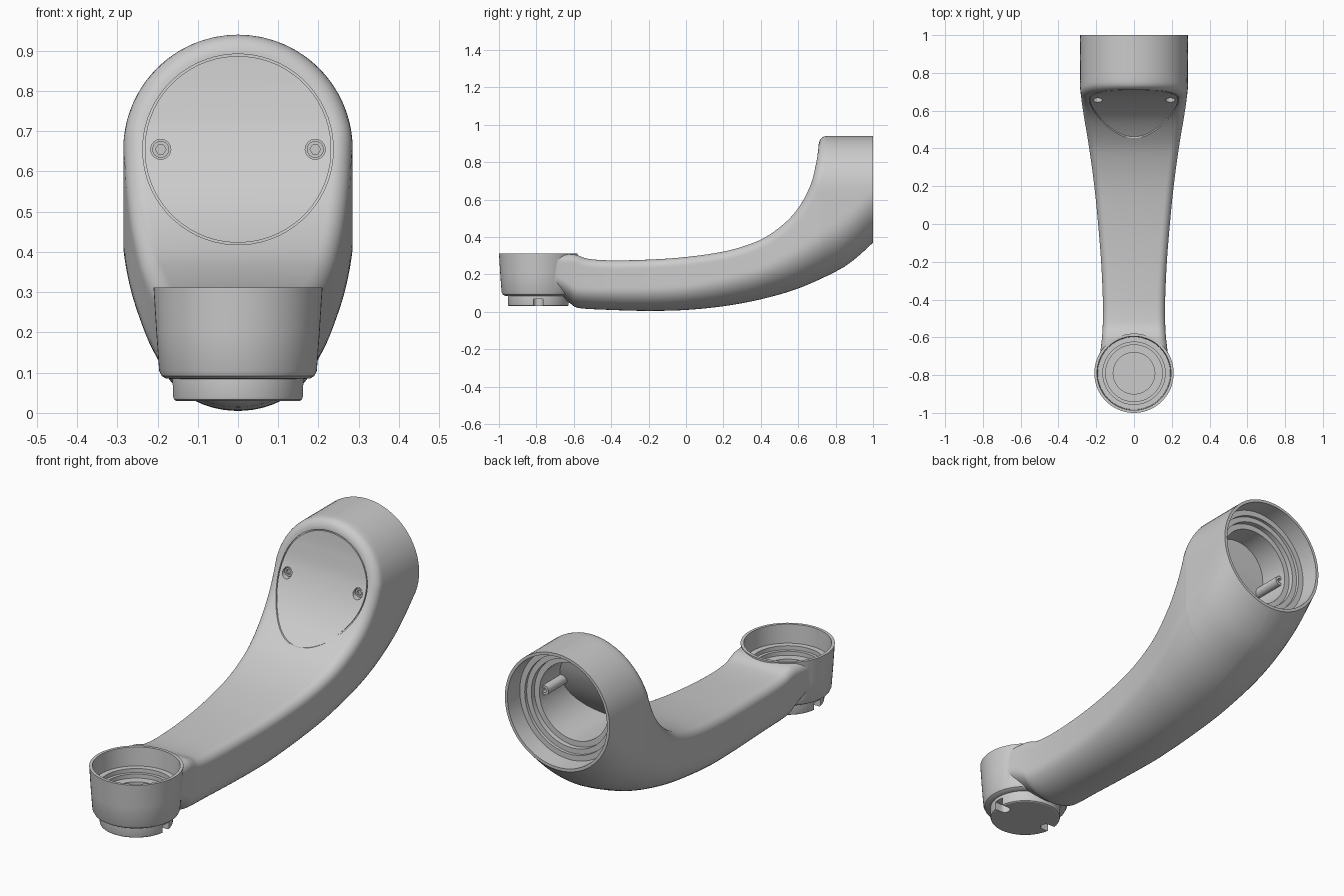
import bpy, bmesh, math
from mathutils import Matrix, Vector

if "Cube" in bpy.data.objects:
    bpy.data.objects.remove(bpy.data.objects["Cube"])

ZC, R, RIM = 0.655, 0.285, 0.042      # rear cup centre height, radius, edge rounding
FY = -0.79                            # front cup centre

grey = bpy.data.materials.new("light_grey")
grey.diffuse_color = (0.6, 0.6, 0.6, 1)
grey.use_nodes = True
grey.node_tree.nodes["Principled BSDF"].inputs["Base Color"].default_value = grey.diffuse_color


def curve(pts, n=8):
    """Dense smooth curve through points."""
    out = []
    for i in range(len(pts) - 1):
        p1, p2 = Vector(pts[i]), Vector(pts[i + 1])
        p0 = Vector(pts[i - 1]) if i else p1
        p3 = Vector(pts[i + 2]) if i + 2 < len(pts) else p2
        for k in range(n):
            t = k / n
            out.append(0.5 * (2 * p1 + (p2 - p0) * t + (2 * p0 - 5 * p1 + 4 * p2 - p3) * t * t
                              + (3 * p1 - p0 - 3 * p2 + p3) * t ** 3))
    return out + [Vector(pts[-1])]


def lookup(pts, v, a=0, b=1):
    """Read coordinate b where coordinate a equals v."""
    for p, q in zip(pts, pts[1:]):
        if p[a] <= v <= q[a] and q[a] > p[a]:
            return p[b] + (q[b] - p[b]) * (v - p[a]) / (q[a] - p[a])
    return pts[0][b] if v < pts[0][a] else pts[-1][b]


# Side and plan curves of the arm, all as (y, value)
TOP = curve([(-0.75, 0.308), (-0.62, 0.308), (-0.58, 0.302), (-0.52, 0.283), (-0.4, 0.275), (-0.2, 0.279),
             (0, 0.293), (0.2, 0.322), (0.35, 0.365), (0.45, 0.415), (0.55, 0.495), (0.62, 0.585),
             (0.67, 0.69), (0.695, 0.79), (0.706, 0.86), (0.71, 0.9)])
BOTTOM = curve([(-0.75, 0.1), (-0.68, 0.08), (-0.62, 0.045), (-0.57, 0.02), (-0.4, 0.01), (-0.2, 0.005),
                (0, 0.01), (0.2, 0.03), (0.4, 0.067), (0.6, 0.125), (0.8, 0.215), (0.9, 0.28), (1, 0.37)])
WIDTH = curve([(-0.75, 0.19), (-0.65, 0.175), (-0.55, 0.166), (-0.4, 0.165), (-0.2, 0.174), (0, 0.19),
               (0.2, 0.21), (0.4, 0.237), (0.6, 0.27), (0.7, 0.283), (0.75, R), (1, R)])
BELLY = [(-0.75, 0.1), (0, 0.13), (0.4, 0.17), (0.7, 0.24), (1, R)]
RISE = [p for p in TOP if p.x > 0]
FACE = TOP + [Vector((0.711, 0.9 + 0.005 * i)) for i in range(1, 9)]


def face_y(z):
    return lookup(RISE, z, 1, 0)


def inset(y, z):
    """Rounding of the edge around the upper face, by distance from it."""
    d = 1.0
    for a, b in zip(FACE, FACE[1:]):
        if abs(a.x - y) < 0.15:
            ab, p = b - a, Vector((y, z))
            t = max(0, min(1, (p - a).dot(ab) / max(ab.length_squared, 1e-12)))
            d = min(d, (p - a - ab * t).length)
    return 0 if d >= RIM else RIM - math.sqrt(RIM ** 2 - (RIM - d) ** 2)


def half_width(y, z):
    s = inset(y, z)
    w, d = lookup(WIDTH, y) - s, lookup(BELLY, y)
    low = lookup(BOTTOM, y) + d
    if z < low:
        w *= math.sqrt(max(0, 1 - ((low - z) / d) ** 2))
    if z > ZC:
        w = min(w, math.sqrt(max(0, (R - s) ** 2 - (z - ZC) ** 2)))
    return max(w, 0.002)


def finish(name, bm, angle=30):
    bmesh.ops.recalc_face_normals(bm, faces=bm.faces)
    me = bpy.data.meshes.new(name)
    bm.to_mesh(me)
    bm.free()
    ob = bpy.data.objects.new(name, me)
    bpy.context.collection.objects.link(ob)
    me.materials.append(grey)
    return ob


def grid(name, rings, wrap=False):
    """Skin closed rings; cap each end with strips of paired points, or wrap round."""
    bm = bmesh.new()
    vs = [[bm.verts.new(p) for p in r] for r in rings]
    n = len(vs[0])
    for a, b in zip(vs, vs[1:] + ([vs[0]] if wrap else [])):
        for i in range(n):
            j = (i + 1) % n
            bm.faces.new((a[i], a[j], b[j], b[i]))
    if not wrap:
        for r in (vs[0], vs[-1]):
            for i in range(n // 2 - 1):
                bm.faces.new((r[i], r[i + 1], r[n - 2 - i], r[n - 1 - i]))
    return finish(name, bm)


def lathe(name, prof, mat, seg=72):
    """Turn a closed (radius, height) profile about z, then place it."""
    bm = bmesh.new()
    rows = []
    for r, h in prof:
        if r == 0:
            rows.append([bm.verts.new((0, 0, h))] * seg)
        else:
            rows.append([bm.verts.new((r * math.cos(2 * math.pi * i / seg), r * math.sin(2 * math.pi * i / seg), h))
                         for i in range(seg)])
    for a, b in zip(rows, rows[1:]):
        for i in range(seg):
            j = (i + 1) % seg
            f = list(dict.fromkeys((a[i], a[j], b[j], b[i])))
            bm.faces.new(f)
    bm.transform(mat)
    return finish(name, bm)


def rod(name, r, a, b, seg=24):
    """Cylinder from a to b."""
    a, b = Vector(a), Vector(b)
    m = Matrix.Translation(a) @ (b - a).to_track_quat('Z', 'Y').to_matrix().to_4x4()
    return lathe(name, [(0, 0), (r, 0), (r, (b - a).length), (0, (b - a).length)], m, seg)


def combine(ob, tool, op):
    m = ob.modifiers.new(op, 'BOOLEAN')
    m.operation, m.solver, m.object = op, 'EXACT', tool
    bpy.context.view_layer.objects.active = ob
    bpy.ops.object.modifier_apply(modifier=m.name)
    bpy.data.objects.remove(tool)


# Curved arm with the rear cup, skinned from slices along y
N = 32
ys = [p.x for p in TOP] + [0.7125, 0.716, 0.721, 0.728, 0.737, 0.752] + [0.78 + 0.022 * i for i in range(11)]
rings = []
for y in ys:
    b = lookup(BOTTOM, y)
    t = lookup(TOP, y) if y <= 0.71 else ZC + R - inset(y, 0.93)
    zs = [b + (t - b) * 0.5 * (1 - math.cos(math.pi * i / N)) for i in range(N + 1)]
    right = [(half_width(y, z), y, z) for z in zs]
    rings.append(right + [(-x, yy, z) for x, yy, z in reversed(right)])
rings[-1] = [(x, 1.0, z) for x, _, z in rings[-1]]
arm = grid("arm", rings)

# Front cup with its round foot
at_front = Matrix.Translation((0, FY, 0))
combine(arm, lathe("front_cup", [(0, 0.03), (0.156, 0.03), (0.161, 0.033), (0.163, 0.039), (0.163, 0.084),
                                 (0.18, 0.086), (0.19, 0.092), (0.196, 0.105), (0.203, 0.2), (0.21, 0.312),
                                 (0, 0.312)], at_front), 'UNION')
combine(arm, lathe("front_bore", [(0, 0.1), (0.11, 0.1), (0.11, 0.18), (0.15, 0.18), (0.15, 0.2), (0.165, 0.2),
                                  (0.165, 0.22), (0.192, 0.22), (0.199, 0.4), (0, 0.4)], at_front), 'DIFFERENCE')

# Rear bore, and a cavity that follows the curved face
at_rear = Matrix.Translation((0, 0, ZC)) @ Matrix.Rotation(-math.pi / 2, 4, 'X')
combine(arm, lathe("rear_bore", [(0, 0.87), (0.215, 0.87), (0.215, 0.895), (0.24, 0.895), (0.24, 0.91),
                                 (0.267, 0.91), (0.275, 1.1), (0, 1.1)], at_rear), 'DIFFERENCE')


def loop(r, off=None, y=0, n=64):
    pts = []
    for i in range(n):
        a = -math.pi / 2 + 2 * math.pi * (i + 0.5) / n
        z = ZC + r * math.sin(a)
        pts.append((r * math.cos(a), y if off is None else face_y(z) + off, z))
    return pts


combine(arm, grid("cavity", [loop(0.188, 0.045), loop(0.188, y=0.88)]), 'DIFFERENCE')

# Thin groove around the cover disc
combine(arm, grid("groove", [loop(0.232, -0.02), loop(0.237, -0.02), loop(0.237, 0.008), loop(0.232, 0.008)],
                  wrap=True), 'DIFFERENCE')

fy = face_y(ZC)
for s in (-1, 1):
    # Screw recesses in the cover and slots in the foot
    x = s * 0.192
    combine(arm, rod("screw_recess", 0.025, (x, fy - 0.1, ZC), (x, fy + 0.022, ZC)), 'DIFFERENCE')
    combine(arm, rod("slot_end", 0.025, (s * 0.125, FY, 0.0), (s * 0.125, FY, 0.07)), 'DIFFERENCE')
    bm = bmesh.new()
    bmesh.ops.create_cube(bm, size=1, matrix=Matrix.Translation((s * 0.165, FY, 0.034)) @ Matrix.Diagonal((0.08, 0.05, 0.07, 1)))
    combine(arm, finish("slot", bm), 'DIFFERENCE')
    # Screw heads with hex sockets, and posts behind them
    head = rod("screw_head", 0.021, (x, fy + 0.01, ZC), (x, fy + 0.025, ZC))
    combine(head, rod("hex", 0.013, (x, fy - 0.02, ZC), (x, fy + 0.02, ZC), 6), 'DIFFERENCE')
    post = rod("screw_post", 0.024, (s * 0.18, fy + 0.03, ZC), (s * 0.18, 0.845, ZC))
    combine(post, rod("post_hole", 0.011, (s * 0.18, 0.82, ZC), (s * 0.18, 0.9, ZC)), 'DIFFERENCE')

# Smooth shading with crisp edges
for ob in bpy.context.collection.objects:
    ob.select_set(True)
    bpy.context.view_layer.objects.active = ob
bpy.ops.object.shade_smooth_by_angle(angle=math.radians(30))
